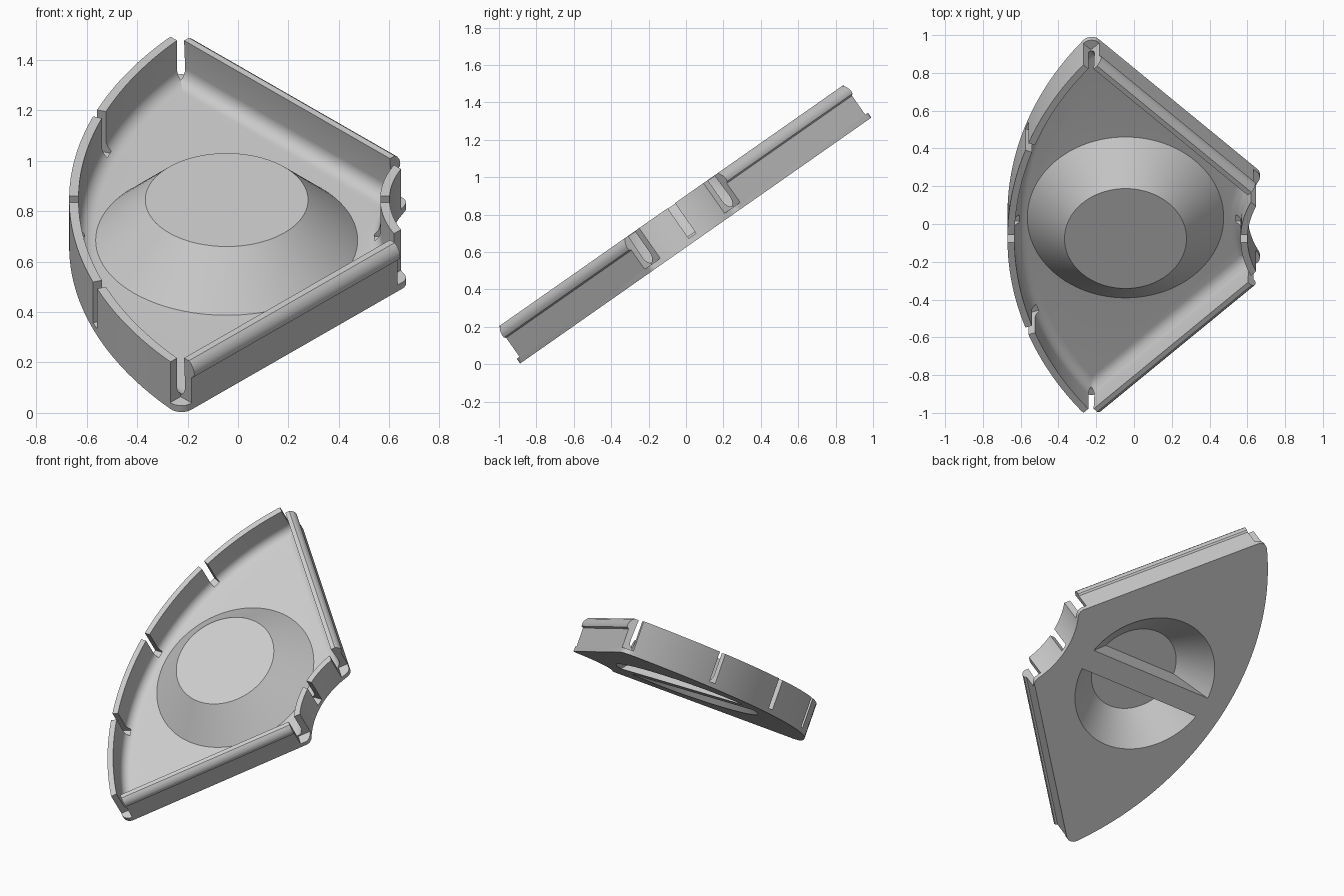
import bpy, bmesh
from math import sin, cos, pi, sqrt, atan2, radians
from mathutils import Matrix, Vector

cube = bpy.data.objects.get("Cube")
if cube:
    bpy.data.objects.remove(cube)

# Sector plan: arcs about CX, straight 45 degree sides meeting at APEX
CX, R_OUT, R_IN, APEX = 1.106, 1.776, 0.505, 0.945
FLOOR, RIM, WALL, FILLET = 0.03, 0.228, 0.037, 0.06
DOME_X, TILT = -0.045, radians(35)

grey = bpy.data.materials.new("plain_grey")
grey.use_nodes = True
grey.diffuse_color = (0.6, 0.6, 0.6, 1)
grey.node_tree.nodes["Principled BSDF"].inputs["Base Color"].default_value = grey.diffuse_color


def corner(side, radius):
    """Point where a straight side, inset by side, meets an arc of the given radius."""
    m = APEX - sqrt(2) * side - CX
    t = (-m + sqrt(2 * radius ** 2 - m * m)) / 2
    return CX - t, t + m


def arc(cx, cy, r, a, b, n):
    steps = [a + (b - a) * i / n for i in range(n + 1)]
    return [(cx + r * cos(k), cy + r * sin(k)) for k in steps]


def outline(d, side):
    """Rounded sector, arcs inset by d and straight sides inset by side."""
    tip_r, in_r = max(0.055 - d, 0.004), max(0.045 - d, 0.004)
    ix, iy = corner(side + in_r, R_IN + d + in_r)
    tx, ty = corner(side + tip_r, R_OUT - d - tip_r)
    ia, ta = atan2(iy, ix - CX), atan2(ty, tx - CX)
    half = arc(CX, 0, R_IN + d, pi, ia, 10)
    half += arc(ix, iy, in_r, ia - pi, pi / 4, 7)[1:]
    half += arc(tx, ty, tip_r, pi / 4, ta, 7)
    half += arc(CX, 0, R_OUT - d, ta, pi, 28)[1:]
    return half + [(x, -y) for x, y in half[-2:0:-1]]


def make_object(name, bm):
    bmesh.ops.recalc_face_normals(bm, faces=bm.faces)
    mesh = bpy.data.meshes.new(name)
    bm.to_mesh(mesh)
    bm.free()
    obj = bpy.data.objects.new(name, mesh)
    bpy.context.collection.objects.link(obj)
    mesh.materials.append(grey)
    return obj


def frustum(bm, r1, r2, z1, z2):
    return bmesh.ops.create_cone(
        bm, cap_ends=True, segments=96, radius1=r1, radius2=r2, depth=z2 - z1,
        matrix=Matrix.Translation((DOME_X, 0, (z1 + z2) / 2)))["verts"]


def apply_boolean(target, other, operation):
    mod = target.modifiers.new(operation, 'BOOLEAN')
    mod.operation, mod.solver, mod.object = operation, 'EXACT', other
    bpy.ops.object.select_all(action='DESELECT')
    bpy.context.view_layer.objects.active = target
    target.select_set(True)
    bpy.ops.object.modifier_apply(modifier=mod.name)
    bpy.data.objects.remove(other)


# Tray: rings of (arc inset, side inset, height), with a bead on the straight sides
rings = [(0, 0, 0), (0, 0, 0.155), (0, -0.012, 0.163), (0, -0.015, 0.178),
         (0, -0.010, 0.198), (0, 0.002, 0.217), (0, 0.016, RIM),
         (WALL, WALL + 0.006, RIM)]
for i in range(8):
    a = i / 7 * pi / 2
    inset = WALL + FILLET * (1 - cos(a))
    rings.append((inset, inset, FLOOR + FILLET * (1 - sin(a))))

bm = bmesh.new()
loops = [[bm.verts.new((x, y, h)) for x, y in outline(d, s)] for d, s, h in rings]
for low, high in zip(loops, loops[1:]):
    for i in range(len(low)):
        j = (i + 1) % len(low)
        bm.faces.new((low[i], low[j], high[j], high[i]))
bm.faces.new(loops[0][::-1])
bm.faces.new(loops[-1])
tray = make_object("sector_tray", bm)

# Raised conical dome on the floor
bm = bmesh.new()
frustum(bm, 0.535, 0.323, 0.015, 0.225)
apply_boolean(tray, make_object("dome", bm), 'UNION')

# Hollow under the dome, in two halves so a rib stays across the middle
bm = bmesh.new()
for sign in (1, -1):
    part = bmesh.new()
    frustum(part, 0.48, 0.285, -0.01, 0.188)
    cut = bmesh.ops.bisect_plane(
        part, geom=part.verts[:] + part.edges[:] + part.faces[:],
        plane_co=(0, sign * 0.07, 0), plane_no=(0, sign, 0), clear_inner=True)
    edges = [e for e in cut["geom_cut"] if isinstance(e, bmesh.types.BMEdge)]
    bmesh.ops.contextual_create(part, geom=edges)
    temp = bpy.data.meshes.new("half_hollow")
    part.to_mesh(temp)
    part.free()
    bm.from_mesh(temp)
    bpy.data.meshes.remove(temp)


def slot(x, y, angle, length, width):
    """Box that cuts a gap through the wall down to the floor."""
    bmesh.ops.create_cube(bm, size=1, matrix=(
        Matrix.Translation((x, y, FLOOR + 0.001 + 0.15)) @ Matrix.Rotation(angle, 4, 'Z')
        @ Matrix.Diagonal((length, width, 0.3, 1))))


# Gaps in the outer arc, the inner arc and all four corners
for degrees in (-19.6, 0, 19.6):
    a = pi + radians(degrees)
    slot(CX + R_OUT * cos(a), R_OUT * sin(a), a, 0.12, 0.048)
slot(CX - R_IN, 0, 0, 0.12, 0.048)
for radius in (R_OUT, R_IN):
    x, y = corner(0, radius)
    for sign in (1, -1):
        slot(x, sign * y, pi / 4, 0.125, 0.125)
apply_boolean(tray, make_object("cutter", bm), 'DIFFERENCE')

# Smooth the curves, keep the edges, and tilt the tray into place
bpy.ops.object.shade_smooth_by_angle(angle=radians(30))
tray.rotation_euler.x = TILT
tray.location = (0, 0.052, 0.661)
